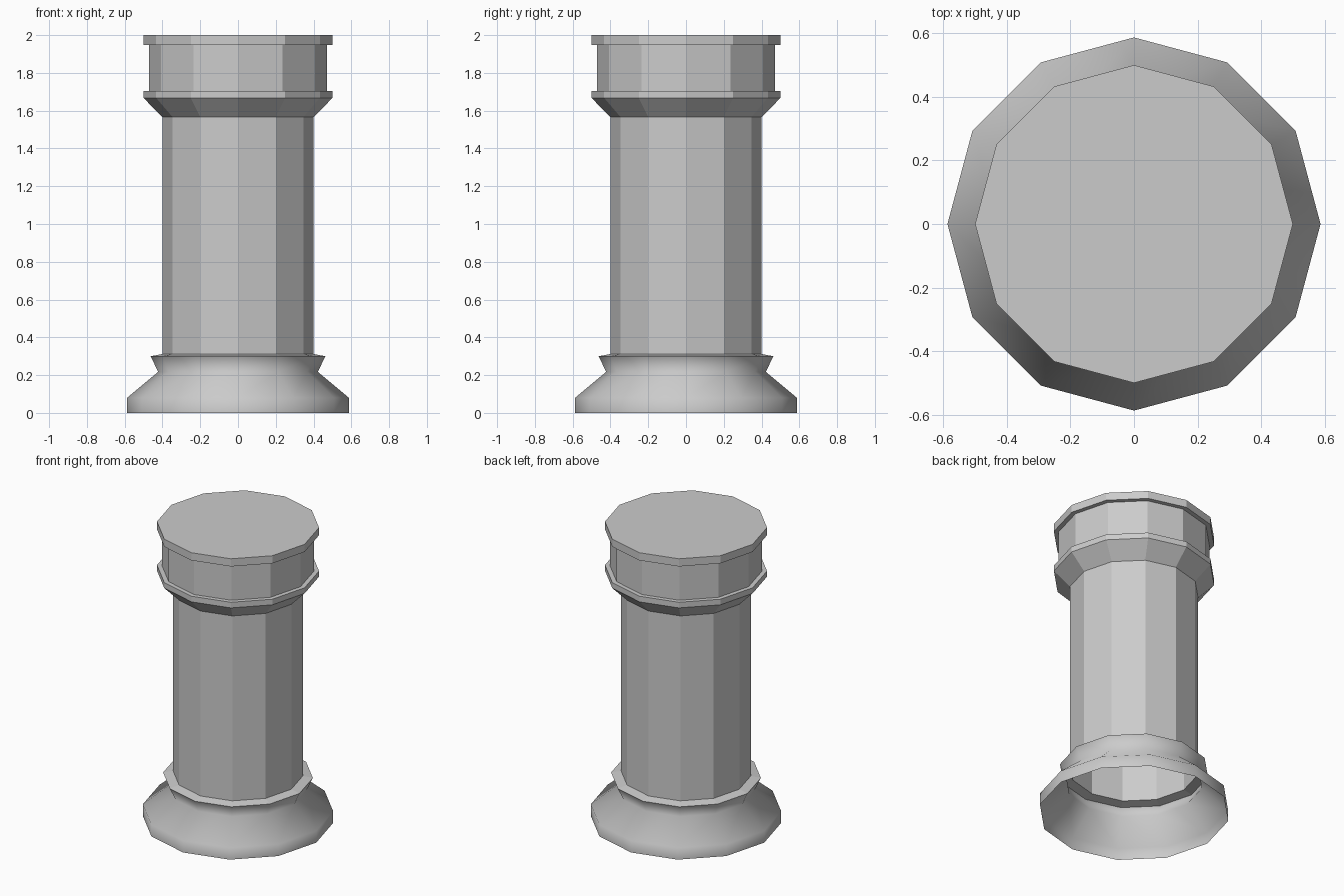
import bpy, bmesh
from math import pi, cos, sin

if "Cube" in bpy.data.objects:
    bpy.data.objects.remove(bpy.data.objects["Cube"])

SIDES = 12


def lathe(name, profile, smooth=False, cap_top=False):
    """Spin (radius, z) points into a 12-sided shell."""
    bm = bmesh.new()
    rings = [[bm.verts.new((r * cos(2 * pi * i / SIDES), r * sin(2 * pi * i / SIDES), z))
              for i in range(SIDES)] for r, z in profile]
    for low, high in zip(rings, rings[1:]):
        for i in range(SIDES):
            j = (i + 1) % SIDES
            bm.faces.new((low[i], low[j], high[j], high[i]))
    if cap_top:
        bm.faces.new(rings[-1])
    for f in bm.faces:
        f.smooth = smooth
    mesh = bpy.data.meshes.new(name)
    bm.to_mesh(mesh)
    bm.free()
    obj = bpy.data.objects.new(name, mesh)
    bpy.context.collection.objects.link(obj)
    return obj


# Flared hollow foot, open underneath, smooth shaded
lathe("base", [(0.587, 0), (0.587, 0.08), (0.423, 0.217), (0.462, 0.30)], smooth=True)

# Nearly flat ledge, faceted shaft (open at the bottom) and flared collar
lathe("shaft", [(0.462, 0.30), (0.40, 0.312), (0.40, 1.566), (0.50, 1.667)])

# Capital: lower rim, recessed band, upper rim and closed top
lathe("capital", [(0.50, 1.667), (0.50, 1.705), (0.47, 1.705),
                  (0.47, 1.948), (0.50, 1.948), (0.50, 2.0)], cap_top=True)
